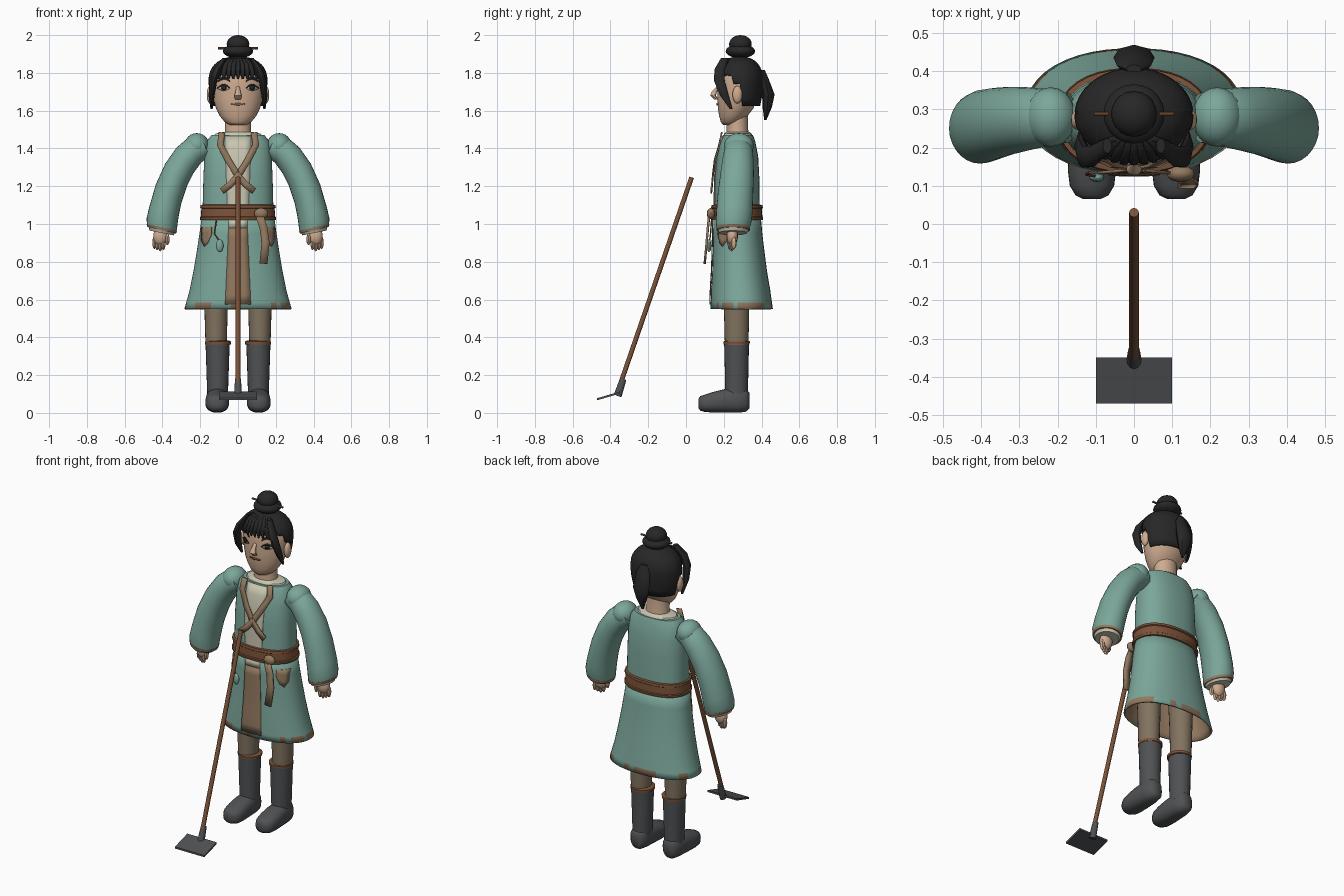
import bpy, bmesh, math, random
from mathutils import Vector as V

if "Cube" in bpy.data.objects:
    bpy.data.objects.remove(bpy.data.objects["Cube"])
random.seed(4)

def mat(name, *c):
    m = bpy.data.materials.new(name)
    m.diffuse_color = (*c, 1)
    m.use_nodes = True
    m.node_tree.nodes["Principled BSDF"].inputs["Base Color"].default_value = m.diffuse_color
    return m

TEAL = mat("teal_cloth", .20, .385, .325)
SKIN = mat("skin", .62, .41, .28)
HAIR = mat("black_hair", .02, .02, .021)
BOOT = mat("dark_grey", .078, .083, .088)
PANTS = mat("trouser_brown", .22, .17, .115)
TAN = mat("worn_tan", .29, .19, .115)
LEATHER = mat("leather_brown", .20, .085, .04)
CREAM = mat("cream_linen", .58, .56, .43)
LIP = mat("lip", .28, .11, .08)

def finish(name, bm, m, angle=40):
    bmesh.ops.recalc_face_normals(bm, faces=bm.faces)
    me = bpy.data.meshes.new(name)
    bm.to_mesh(me)
    bm.free()
    o = bpy.data.objects.new(name, me)
    bpy.context.collection.objects.link(o)
    me.materials.append(m)
    bpy.context.view_layer.objects.active = o
    o.select_set(True)
    bpy.ops.object.shade_smooth_by_angle(angle=math.radians(angle))
    o.select_set(False)
    return o

def loft(name, rings, m, n=24, e=2.0, caps=True, angle=40):
    """Skin rings given as (centre, half-axis u, half-axis v)."""
    bm = bmesh.new()
    rows = []
    for c, u, v in rings:
        row = []
        for i in range(n):
            a = 2 * math.pi * i / n
            ca, sa = math.cos(a), math.sin(a)
            k = (abs(ca) ** e + abs(sa) ** e) ** (-1 / e)
            row.append(bm.verts.new(V(c) + V(u) * ca * k + V(v) * sa * k))
        rows.append(row)
    for r, s in zip(rows, rows[1:]):
        for i in range(n):
            j = (i + 1) % n
            bm.faces.new((r[i], r[j], s[j], s[i]))
    if caps:
        bm.faces.new(rows[0])
        bm.faces.new(rows[-1])
    return finish(name, bm, m, angle)

def vloft(name, prof, m, cx=0, **k):
    """Upright loft from (z, centre y, half width, half depth)."""
    return loft(name, [((cx, cy, z), (rx, 0, 0), (0, ry, 0)) for z, cy, rx, ry in prof], m, **k)

def ball(name, c, s, m, seg=20):
    bm = bmesh.new()
    bmesh.ops.create_uvsphere(bm, u_segments=seg, v_segments=seg // 2 + 2, radius=1)
    for v in bm.verts:
        v.co = V(c) + V(v.co[i] * s[i] for i in range(3))
    return finish(name, bm, m)

def rod(name, p, q, r, m, n=12):
    p, q = V(p), V(q)
    d = (q - p).normalized()
    u = d.cross(V((0, 1, .01))).normalized()
    return loft(name, [(p, u * r, d.cross(u) * r), (q, u * r, d.cross(u) * r)], m, n=n)

def ribbon(name, pts, w, m, th=.008):
    """Flat strip facing the front, along pts."""
    bm = bmesh.new()
    rows = []
    pts = [V(p) for p in pts]
    for i, p in enumerate(pts):
        d = pts[min(i + 1, len(pts) - 1)] - pts[max(i - 1, 0)]
        s = V((-d.z, 0, d.x)).normalized() * w / 2
        rows.append([bm.verts.new(p + s), bm.verts.new(p - s)])
    for r, s in zip(rows, rows[1:]):
        bm.faces.new((r[0], r[1], s[1], s[0]))
    o = finish(name, bm, m)
    o.modifiers.new("thick", 'SOLIDIFY').thickness = th
    return o

def front_y(prof, x, z, e=2.0):
    prof = sorted(prof)
    for a, b in zip(prof, prof[1:]):
        if a[0] <= z <= b[0] or b is prof[-1]:
            t = (z - a[0]) / (b[0] - a[0])
            cy, rx, ry = (a[i] + (b[i] - a[i]) * t for i in (1, 2, 3))
            return cy - ry * max(0, 1 - abs(x / rx) ** e) ** (1 / e)

def decal(name, cols, prof, m, off=.004, e=2.0, k=1):
    """Thin plate over a lofted front, from columns (x top, x bottom, z low, z high)."""
    bm = bmesh.new()
    rows = []
    for xt, xb, lo, hi in cols:
        row = []
        for i in range(k + 1):
            t = i / k
            x, z = xb + (xt - xb) * t, lo + (hi - lo) * t
            row.append(bm.verts.new((x, front_y(prof, x, z, e) - off, z)))
        rows.append(row)
    for r, s in zip(rows, rows[1:]):
        for i in range(k):
            bm.faces.new((r[i], s[i], s[i + 1], r[i + 1]))
    o = finish(name, bm, m)
    o.modifiers.new("thick", 'SOLIDIFY').thickness = .003
    return o

# Head, neck and face
HEAD = [(1.525, .235, .045, .04), (1.54, .238, .07, .054), (1.57, .25, .095, .074), (1.61, .262, .116, .093),
        (1.66, .272, .131, .106), (1.74, .28, .14, .115), (1.81, .285, .136, .112), (1.86, .287, .09, .08)]
vloft("head", HEAD, SKIN, n=32, angle=60)
vloft("neck", [(1.44, .275, .078, .065), (1.5, .272, .068, .057), (1.58, .27, .07, .058)], SKIN)
loft("nose", [((0, .172, 1.73), (.009, 0, 0), (0, .006, 0)), ((0, .15, 1.70), (.013, 0, 0), (0, .015, 0)),
              ((0, .143, 1.68), (.02, 0, 0), (0, .016, 0)), ((0, .16, 1.66), (.016, 0, 0), (0, .012, 0))], SKIN, n=10)
decal("mouth", [(x, x, 1.634 - .007 * (1 - abs(x) / .036), 1.637 + .004 * (1 - abs(x) / .036))
                for x in (-.036, -.018, 0, .018, .036)], HEAD, LIP)
for s in (-1, 1):
    xs = [.042 + .011 * i for i in range(7)]
    arch = [math.sin(math.pi * i / 6) for i in range(7)]
    decal("eye_white", [(s * x, s * x, 1.718 - .013 * a, 1.72 + .014 * a) for x, a in zip(xs, arch)], HEAD, CREAM)
    decal("iris", [(s * (.075 + d), s * (.075 + d), 1.72 - h, 1.72 + h)
                   for d, h in ((-.013, .004), (-.007, .012), (.007, .012), (.013, .004))], HEAD, HAIR, .007)
    decal("eyelid", [(s * x, s * x, 1.717 + .014 * a, 1.722 + .02 * a) for x, a in zip(xs, arch)], HEAD, HAIR, .006)
    decal("eyebrow", [(s * x, s * x, 1.752 + .013 * a, 1.758 + .023 * a) for x, a in zip(xs, arch)], HEAD, HAIR)
    ball("ear", (s * .148, .272, 1.685), (.018, .026, .047), SKIN, 14)

# Hair cap: lower edge is high over the face and low at the nape
bm = bmesh.new()
N, K, rows = 48, 12, []
for i in range(N):
    a = 2 * math.pi * i / N
    sn = math.sin(a)
    zb = 1.785 + .006 * (i % 2) if sn < -.35 else 1.74 if sn < .05 else 1.625
    row = []
    for j in range(K + 1):
        z = 1.887 - (1.887 - zb) * (j / K) ** 1.8
        h = (z - 1.757) / .13
        f = max(.0, 1 - h ** 2.3) ** (1 / 2.3) if h > 0 else 1 - .13 * h * h
        row.append(bm.verts.new((.156 * f * math.cos(a), .285 + .124 * f * sn, z)))
    rows.append(row)
for i in range(N):
    r, s = rows[i], rows[(i + 1) % N]
    for j in range(K):
        bm.faces.new((r[j], r[j + 1], s[j + 1], s[j]))
bmesh.ops.remove_doubles(bm, verts=bm.verts, dist=.0005)
finish("hair_cap", bm, HAIR, 60).modifiers.new("thick", 'SOLIDIFY').thickness = .012
for i in range(9):
    x = -.1 + .025 * i
    y = .285 - .124 * math.sqrt(1 - (x / .156) ** 2)
    loft("fringe_strand", [((x * .5, .225, 1.88), (.008, 0, 0), (0, .008, 0)),
                           ((x * .85, y + .02, 1.85), (.013, 0, 0), (0, .01, 0)),
                           ((x, y, 1.80), (.013, 0, 0), (0, .008, 0)),
                           ((x, y + .002, 1.768), (.005, 0, 0), (0, .004, 0))], HAIR, n=8)
for s in (-1, 1):
    loft("side_lock", [((s * .07, .205, 1.88), (.012, 0, 0), (0, .02, 0)),
                       ((s * .108, .178, 1.82), (.02, 0, 0), (0, .028, 0)),
                       ((s * .13, .176, 1.76), (.02, 0, 0), (0, .03, 0)),
                       ((s * .14, .203, 1.68), (.016, 0, 0), (0, .024, 0)),
                       ((s * .14, .238, 1.61), (.006, 0, 0), (0, .008, 0))], HAIR, n=10)
vloft("ponytail", [(1.815, .405, .02, .012), (1.77, .415, .045, .022), (1.685, .436, .054, .033),
                   (1.62, .43, .036, .025), (1.55, .42, .006, .006)], HAIR, n=8)
ball("bun_base", (0, .288, 1.915), (.08, .078, .037), HAIR)
ball("bun_top", (0, .288, 1.952), (.06, .06, .048), HAIR)
rod("hair_pin", (-.105, .288, 1.93), (.105, .288, 1.93), .006, LEATHER, 8)

# Torso with linen yoke and front opening
TORSO = [(1.0, .27, .188, .122), (1.1, .27, .187, .12), (1.25, .27, .183, .118), (1.36, .272, .178, .11),
         (1.44, .274, .165, .092), (1.47, .275, .14, .08)]
vloft("tunic_body", TORSO, TEAL, n=40, e=2.4)
vloft("linen_yoke", [(1.462, .275, .13, .077), (1.478, .275, .12, .073), (1.488, .275, .075, .062)], CREAM)
xs = (-1, -.5, 0, .5, 1)
decal("linen_front", [(.07 * t, .055 * t, 1.03, 1.465) for t in xs], TORSO, CREAM, e=2.4, k=8)
for s in (-1, 1):
    ribbon("collar_band", [(s * .085, .185, 1.485), (s * .095, .172, 1.42), (s * .05, .148, 1.335),
                           (0, .138, 1.255), (-s * .04, .134, 1.21), (-s * .085, .13, 1.175)],
           .034, TAN)

# Flared skirt with tan lining and a worn hem
SKIRT = [(1.05, .27, .19, .125), (.95, .274, .204, .13), (.85, .279, .219, .137), (.75, .284, .236, .145),
         (.65, .289, .256, .157), (.585, .293, .274, .162), (.55, .295, .284, .165)]
skirt = vloft("skirt", SKIRT, TEAL, n=48, caps=False, e=2.2)
skirt.data.materials.append(TAN)
for p in skirt.data.polygons:
    if p.center.z < .58 and random.random() < .5:
        p.material_index = 1
sol = skirt.modifiers.new("lining", 'SOLIDIFY')
sol.thickness, sol.offset, sol.material_offset = .012, -1, 1
decal("skirt_panel", [(.05 * t, .068 * t, .575, .98) for t in xs], SKIRT, TAN, e=2.2, k=8)
decal("linen_tab", [(.05 * t, .05 * t, .975, 1.03) for t in xs], SKIRT, CREAM, e=2.2)
for s in (-1, 1):
    decal("skirt_patch", [(s * x, s * x, lo, .985) for x, lo in ((.14, .945), (.16, .90), (.18, .88), (.195, .91))],
          SKIRT, TAN, .006, e=2.2, k=3)

# Belt, knotted sash and pendant
vloft("belt", [(1.02, .27, .19, .13), (1.022, .27, .2, .137), (1.036, .27, .202, .139), (1.04, .27, .196, .134),
               (1.082, .27, .194, .132), (1.086, .27, .2, .137), (1.1, .27, .198, .135), (1.102, .27, .188, .125)],
      LEATHER, n=40, e=2.3)
ball("sash_knot", (.122, .132, 1.055), (.037, .022, .03), TAN, 12)
ribbon("sash_tail", [(.115, .128, 1.04), (.135, .122, .98), (.146, .115, .9), (.135, .105, .79)], .042, TAN, .012)
cord = [(-.115, .135, 1.02), (-.125, .13, .95), (-.1, .125, .91)]
for p, q in zip(cord, cord[1:]):
    rod("pendant_cord", p, q, .004, LEATHER, 6)
ball("pendant", (-.097, .122, .885), (.02, .012, .034), TEAL, 12)

for s in (-1, 1):
    # Wide sleeves from (outer x, z), (inner x, z), centre y, half depth
    def sleeve(name, data, m):
        loft(name, [((s * (a + c) / 2, y, (b + d) / 2), (s * (a - c) / 2, 0, (b - d) / 2), (0, h, 0))
                    for a, b, c, d, y, h in data], m, n=28, angle=50)
    sleeve("sleeve", [(.2, 1.465, .15, 1.36, .278, .065), (.26, 1.46, .195, 1.325, .278, .075),
                      (.325, 1.405, .235, 1.27, .275, .083), (.385, 1.32, .27, 1.2, .27, .089),
                      (.435, 1.21, .3, 1.11, .262, .094), (.47, 1.09, .316, 1.03, .256, .096),
                      (.484, 1.03, .322, .985, .252, .094), (.482, .995, .326, .96, .25, .088)], TEAL)
    sleeve("cuff_trim", [(.484, 1.0, .323, .965, .25, .09), (.48, .985, .328, .95, .25, .088)], TAN)
    sleeve("cuff", [(.475, .99, .332, .955, .25, .083), (.468, .965, .342, .94, .249, .074)], CREAM)
    ball("shoulder_cap", (s * .218, .28, 1.415), (.066, .078, .066), TEAL)
    # Hands
    ball("palm", (s * .41, .245, .935), (.04, .03, .05), SKIN, 14)
    for i in range(4):
        ball("finger", (s * (.395 + .016 * i), .235 + .006 * i, .888 + .006 * abs(i - 1)), (.011, .015, .033), SKIN, 8)
    ball("thumb", (s * .374, .228, .918), (.012, .014, .03), SKIN, 8)
    # Legs, boots and shoes
    vloft("trouser_leg", [(.36, .268, .056, .062), (.42, .268, .058, .064), (.6, .268, .063, .068), (.75, .268, .07, .075)],
          PANTS, s * .116)
    vloft("boot_shaft", [(.08, .268, .054, .06), (.16, .268, .057, .061), (.34, .268, .063, .065), (.365, .268, .064, .066)],
          BOOT, s * .108)
    vloft("boot_band", [(.36, .268, .06, .062), (.363, .268, .068, .069), (.378, .268, .069, .07), (.383, .268, .058, .06)],
          LEATHER, s * .106)
    loft("shoe", [((s * .11, y, zc), (hx, 0, 0), (0, 0, hz)) for y, zc, hx, hz in
                  ((.065, .05, .022, .022), (.075, .05, .043, .038), (.1, .051, .058, .046), (.14, .056, .063, .054),
                   (.2, .063, .061, .062), (.27, .067, .057, .066), (.315, .067, .048, .062), (.335, .065, .03, .042))],
         BOOT, e=2.5, angle=60)

# Hoe: handle, socket and blade
rod("hoe_handle", (0, .03, 1.247), (0, -.345, .16), .0125, LEATHER)
loft("hoe_socket", [((0, -.332, .18), (.016, 0, 0), (0, .016, -.006)), ((0, -.352, .12), (.019, 0, 0), (0, .019, -.007)),
                    ((0, -.362, .09), (.02, 0, 0), (0, .02, -.007))], BOOT, n=12)
bm = bmesh.new()
bmesh.ops.create_cube(bm, size=1)
for v in bm.verts:
    v.co = (v.co.x * .2, -.41 + v.co.y * .12, .09 + v.co.z * .011 + v.co.y * .035)
finish("hoe_blade", bm, BOOT)
